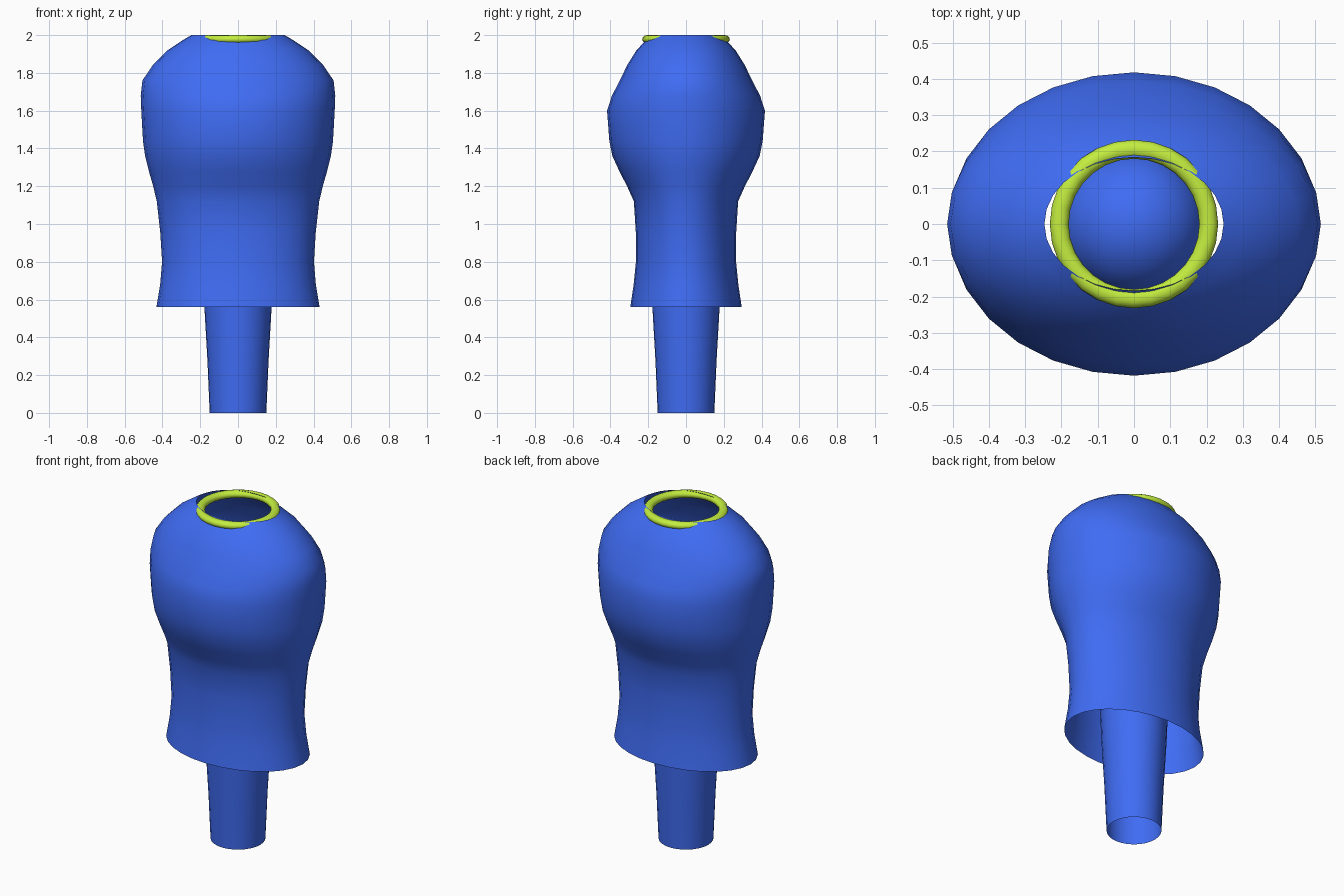
import bpy, bmesh, math

if "Cube" in bpy.data.objects:
    bpy.data.objects.remove(bpy.data.objects["Cube"])

SIDES = 28


def material(name, color):
    m = bpy.data.materials.new(name)
    m.diffuse_color = color
    m.use_nodes = True
    m.node_tree.nodes["Principled BSDF"].inputs["Base Color"].default_value = m.diffuse_color
    return m


def finish(name, bm, mat):
    bmesh.ops.recalc_face_normals(bm, faces=bm.faces)
    me = bpy.data.meshes.new(name)
    bm.to_mesh(me)
    bm.free()
    me.materials.append(mat)
    for p in me.polygons:
        p.use_smooth = True
    ob = bpy.data.objects.new(name, me)
    bpy.context.collection.objects.link(ob)
    return ob


def loft(name, rings, mat, tip=None):
    """Open elliptical tube through (z, rx, ry) rings, optionally closed at a tip."""
    bm = bmesh.new()
    loops = []
    for z, rx, ry in rings:
        angles = [math.tau * i / SIDES for i in range(SIDES)]
        loops.append([bm.verts.new((rx * math.cos(a), ry * math.sin(a), z)) for a in angles])
    for a, b in zip(loops, loops[1:]):
        for i in range(SIDES):
            j = (i + 1) % SIDES
            bm.faces.new((a[i], a[j], b[j], b[i]))
    if tip is not None:
        top = bm.verts.new((0, 0, tip))
        for i in range(SIDES):
            bm.faces.new((loops[-1][i], loops[-1][(i + 1) % SIDES], top))
    return finish(name, bm, mat)


blue = material("blue", (0.05, 0.15, 0.9, 1))
lime = material("lime", (0.55, 0.85, 0.05, 1))

# Outer shell, open at the hem and the neck
loft("torso_shell", [
    (0.56, 0.432, 0.295), (0.68, 0.412, 0.277), (0.80, 0.402, 0.265),
    (0.96, 0.412, 0.266), (1.12, 0.43, 0.276), (1.20, 0.449, 0.312),
    (1.28, 0.472, 0.353), (1.36, 0.492, 0.39), (1.44, 0.503, 0.406),
    (1.60, 0.512, 0.418), (1.68, 0.515, 0.392), (1.76, 0.506, 0.35),
    (1.84, 0.452, 0.312), (1.92, 0.372, 0.262), (1.97, 0.298, 0.215),
    (2.00, 0.247, 0.184)], blue)

# Tapered inner post with a rounded top, open at the foot
R, DOME_Z = 0.2, 1.1
post = [(0, 0.15, 0.15), (0.28, 0.162, 0.162), (0.56, 0.178, 0.178), (0.8, 0.187, 0.187)]
for i in range(6):
    t = i * math.pi / 12
    r = R * math.cos(t)
    post.append((DOME_Z + R * math.sin(t), r, r))
loft("inner_post", post, blue, tip=DOME_Z + R)

# Neck ring
bpy.ops.mesh.primitive_torus_add(major_radius=0.206, minor_radius=0.026,
                                 major_segments=SIDES, minor_segments=12,
                                 location=(0, 0, 1.978))
ring = bpy.context.object
ring.name = "neck_ring"
ring.scale.z = 0.84
ring.data.materials.append(lime)
bpy.ops.object.shade_smooth()
